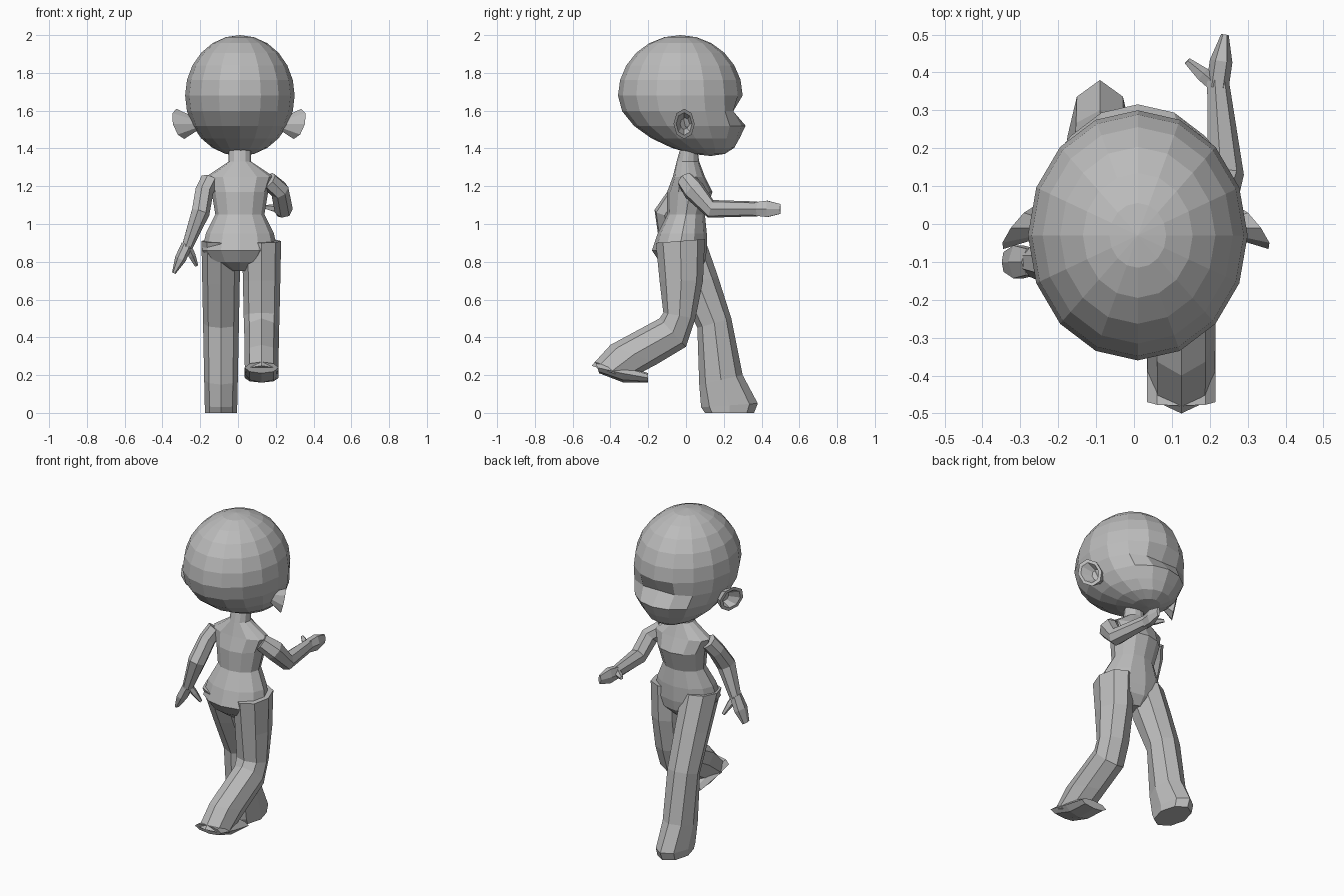
import bpy, bmesh, math
from mathutils import Vector

default_cube = bpy.data.objects.get("Cube")
if default_cube:
    bpy.data.objects.remove(default_cube)

grey = bpy.data.materials.new("plain grey")
grey.use_nodes = True
colour = (.5, .5, .5, 1)
grey.diffuse_color = colour
grey.node_tree.nodes["Principled BSDF"].inputs["Base Color"].default_value = colour


def finish(name, bm):
    """Turn the bmesh into a flat-shaded grey object."""
    bmesh.ops.recalc_face_normals(bm, faces=bm.faces)
    mesh = bpy.data.meshes.new(name)
    bm.to_mesh(mesh)
    bm.free()
    mesh.materials.append(grey)
    bpy.context.collection.objects.link(bpy.data.objects.new(name, mesh))


def ring(centre, u, v, sides):
    """Ellipse of points spanned by the half axes u and v."""
    centre, u, v = Vector(centre), Vector(u), Vector(v)
    angles = [math.tau * i / sides for i in range(sides)]
    return [centre + u * math.cos(a) + v * math.sin(a) for a in angles]


def loft(name, rings):
    """Skin through rings of equal size, closed at both ends."""
    bm = bmesh.new()
    rows = [[bm.verts.new(point) for point in points] for points in rings]
    for lower, upper in zip(rows, rows[1:]):
        for i in range(len(lower)):
            bm.faces.new((lower[i - 1], lower[i], upper[i], upper[i - 1]))
    bm.faces.new(rows[0])
    bm.faces.new(rows[-1])
    finish(name, bm)


def limb(name, points, widths, depths, sides=7):
    """Tube along points, with a half width and half depth at each."""
    points = [Vector(point) for point in points]
    last = len(points) - 1
    rings = []
    for i, (point, width, depth) in enumerate(zip(points, widths, depths)):
        along = (points[min(i + 1, last)] - points[max(i - 1, 0)]).normalized()
        across = Vector((1, 0, 0))
        across = (across - along * across.dot(along)).normalized()
        rings.append(ring(point, across * width, along.cross(across) * depth, sides))
    loft(name, rings)


def hand(side, wrist, tip, thumb_tip):
    """Mitten hand that flattens to the tip, with a pointed thumb."""
    wrist, tip, thumb_tip = Vector(wrist), Vector(tip), Vector(thumb_tip)
    limb(side + "_hand", [wrist, wrist.lerp(tip, .5), tip],
         [.03, .03, .01], [.04, .05, .03], sides=6)
    limb(side + "_thumb", [wrist, wrist.lerp(thumb_tip, .5), thumb_tip],
         [.02, .02, .01], [.02, .02, .01], sides=5)


def trouser(name, x, sections):
    """Leg from front and back outline points (y, z); wider toward the hip."""
    rings = []
    for front_y, front_z, back_y, back_z in sections:
        front, back = Vector((x, front_y, front_z)), Vector((x, back_y, back_z))
        half_width = Vector((.085 + .02 * front_z, 0, 0))
        rings.append(ring((front + back) / 2, half_width, (front - back) / 2, sides=8))
    loft(name, rings)


# Head: a faceted ball, its underside drawn toward the chin
bm = bmesh.new()
bmesh.ops.create_uvsphere(bm, u_segments=16, v_segments=12, radius=1)
for vert in bm.verts:
    depth = max(0, -vert.co.z)
    x, y, z = vert.co
    vert.co = (.01 + .29 * x, .33 * y - .03 + .16 * depth ** 2, 1.68 + .32 * z)
    # Flat face above a muzzle ledge
    if .1 < depth < .4:
        vert.co.y = min(vert.co.y, .25)
    elif .4 < depth < .6 and y > .5:
        vert.co.y += .02
finish("head", bm)

# Cupped ears, flared toward the back of the head
for side, name in ((1, "left_ear"), (-1, "right_ear")):
    rings = []
    for reach, size in ((.22, .03), (.31, .08), (.31, .06), (.26, .03)):
        centre = (.005 + side * reach, -.01, 1.53)
        rings.append(ring(centre, (-side * size / 2, size * .7, 0),
                          (side * size / 4, 0, size), sides=8))
    loft(name, rings)

# Neck, shoulders, chest, waist and hips: height, half width, back, front
torso = []
for z, half_width, back, front in (
        (1.4, .06, -.03, .06), (1.33, .06, -.05, .07), (1.25, .18, -.07, .1),
        (1.17, .15, -.1, .14), (1.05, .13, -.1, .1), (.95, .18, -.15, .11),
        (.86, .2, -.18, .11), (.8, .16, -.14, .1), (.75, .05, -.07, .06)):
    torso.append(ring((.01, (back + front) / 2, z), (half_width, 0, 0),
                      (0, (front - back) / 2, 0), sides=12))
loft("torso", torso)

# Planted leg, stepping forward
trouser("front_leg", -.09, [
    (.1, .92, -.15, .9), (.17, .72, -.05, .68), (.24, .5, .06, .45),
    (.3, .2, .07, .15), (.38, .05, .08, .03), (.36, 0, .1, 0)])

# Trailing leg, bent at the knee with the heel raised
trouser("back_leg", .125, [
    (.1, .92, -.16, .9), (.09, .7, -.14, .7), (.05, .5, -.12, .53),
    (0, .35, -.14, .5), (-.15, .26, -.4, .36), (-.3, .18, -.5, .25)])
trouser("back_foot", .125, [
    (-.48, .27, -.46, .21), (-.35, .26, -.33, .16), (-.2, .21, -.2, .16)])

# Arm reaching forward
limb("left_arm", [(.16, 0, 1.23), (.22, .04, 1.18), (.24, .13, 1.08), (.22, .38, 1.08)],
     [.05, .05, .05, .03], [.05, .06, .05, .04])
hand("left", (.22, .36, 1.08), (.24, .5, 1.08), (.14, .43, 1.09))

# Arm swinging back beside the hip
limb("right_arm", [(-.15, 0, 1.23), (-.18, -.04, 1.17), (-.2, -.11, 1.06), (-.27, -.1, .88)],
     [.05, .05, .05, .03], [.05, .05, .06, .04])
hand("right", (-.27, -.1, .89), (-.34, -.1, .74), (-.22, -.05, .78))
